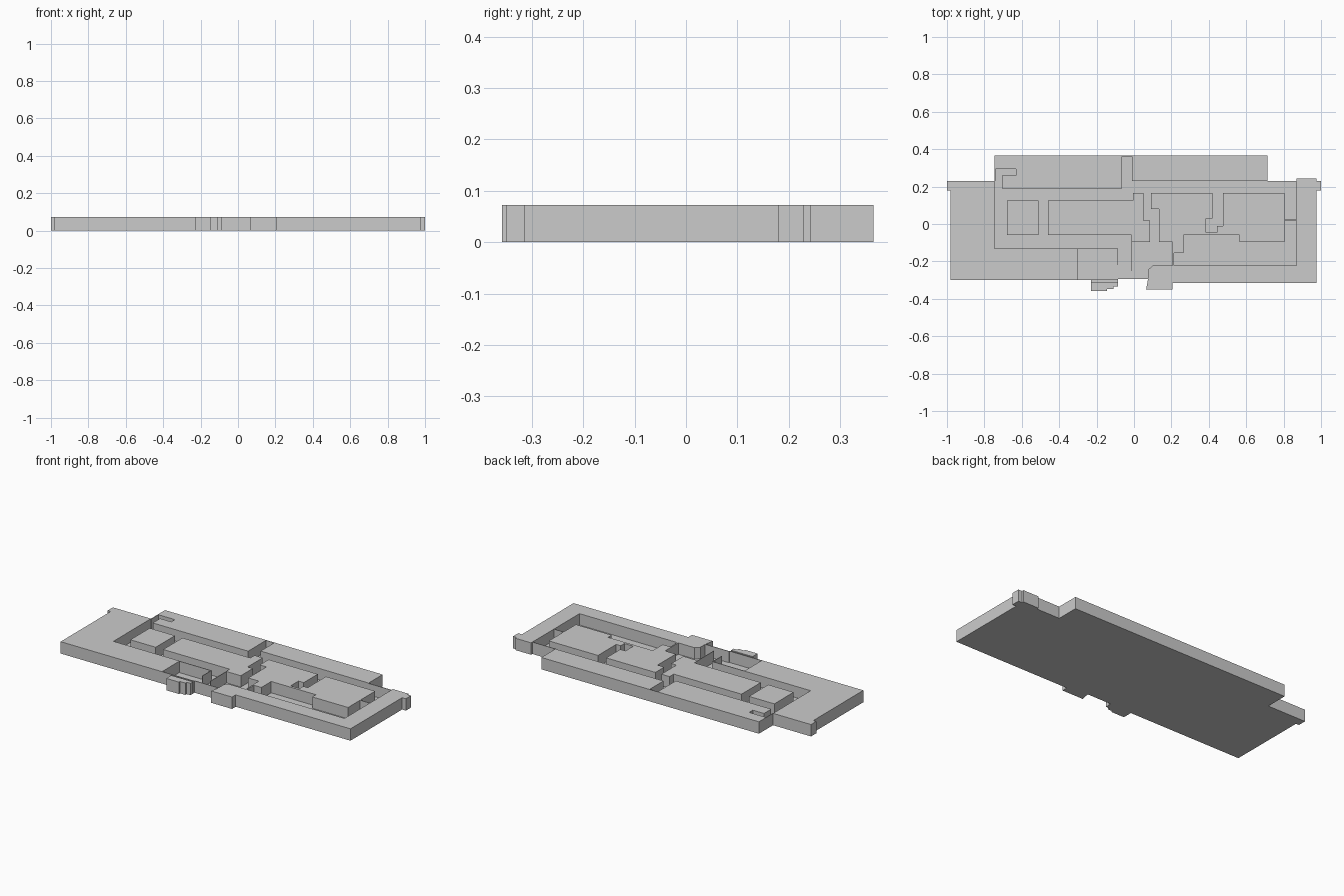
import bpy, bmesh

HEIGHT = 0.072
FLOOR = 0.003
THICK = 0.004


def slab(name, pts, z0=0.0, z1=HEIGHT):
    """Extrude a plan outline from z0 to z1."""
    bm = bmesh.new()
    face = bm.faces.new([bm.verts.new((x, y, z0)) for x, y in pts])
    ext = bmesh.ops.extrude_face_region(bm, geom=[face])
    top = [v for v in ext["geom"] if isinstance(v, bmesh.types.BMVert)]
    bmesh.ops.translate(bm, verts=top, vec=(0, 0, z1 - z0))
    bmesh.ops.recalc_face_normals(bm, faces=bm.faces)
    me = bpy.data.meshes.new(name)
    bm.to_mesh(me)
    bm.free()
    ob = bpy.data.objects.new(name, me)
    bpy.context.collection.objects.link(ob)
    return ob


def rect(x0, y0, x1, y1):
    return [(x0, y0), (x1, y0), (x1, y1), (x0, y1)]


# Thin floor covering the whole plan
slab("floor", [
    (-.98, -.30), (-.23, -.30), (-.23, -.358), (-.145, -.358), (-.145, -.348),
    (-.11, -.348), (-.11, -.335), (-.085, -.335), (-.085, -.295), (.075, -.295),
    (.065, -.35), (.205, -.35), (.205, -.315), (.975, -.315), (.975, .18),
    (1, .18), (1, .23), (.975, .23), (.975, .242), (.87, .242), (.87, .23),
    (.715, .23), (.715, .365), (-.745, .365), (-.745, .23), (-1, .23),
    (-1, .18), (-.98, .18)], 0, FLOOR)

# Outer raised blocks
slab("left_block", [
    (-.98, -.30), (-.30, -.30), (-.30, -.13), (-.745, -.13), (-.745, .23),
    (-1, .23), (-1, .18), (-.98, .18)])
slab("right_block", [
    (.065, -.35), (.205, -.35), (.205, -.315), (.975, -.315), (.975, .18),
    (1, .18), (1, .23), (.975, .23), (.975, .242), (.87, .242), (.87, -.222),
    (.10, -.222), (.075, -.245), (.075, -.295)])
slab("back_left_block", [
    (-.745, .365), (-.745, .295), (-.63, .295), (-.63, .26), (-.705, .26),
    (-.705, .19), (-.065, .19), (-.065, .365)])
slab("back_right_block", rect(-.01, .23, .715, .365))
slab("left_porch", [
    (-.23, -.31), (-.23, -.358), (-.145, -.358), (-.145, -.348),
    (-.11, -.348), (-.11, -.335), (-.085, -.335), (-.085, -.31)])

# Inner raised blocks
slab("small_inner_block", rect(-.68, -.06, -.51, .125))
slab("centre_block", [
    (-.46, -.06), (-.01, -.06), (-.01, -.095), (.085, -.095), (.085, .02),
    (.05, .02), (.05, .165), (-.005, .165), (-.005, .125), (-.46, .125)])
slab("right_inner_block", [
    (.09, .165), (.09, .08), (.135, .08), (.135, -.095), (.207, -.095),
    (.207, -.222), (.215, -.222), (.215, -.155), (.265, -.155), (.265, -.06),
    (.565, -.06), (.565, -.095), (.805, -.095), (.805, .165), (.475, .165),
    (.475, -.01), (.445, -.01), (.445, -.045), (.385, -.045), (.385, .03),
    (.42, .03), (.42, .165)])

# Thin partitions and perimeter walls closing the corridor ends
T = THICK
walls = {
    "room_back_wall": (-.30, -.13 - T, -.085, -.13),
    "room_side_wall": (-.085 - T, -.22, -.085, -.13),
    "room_front_wall": (-.30, -.30, -.085, -.30 + T),
    "hall_partition": (-.01 - T, -.25, -.01, -.06),
    "entry_wall": (-.085, -.295, .075, -.295 + T),
    "right_partition": (.805, .02, .87, .02 + T),
    "back_right_wall": (.715, .23 - T, .87, .23),
    "back_gap_wall": (-.065, .365 - T, -.01, .365),
    "back_left_wall": (-.745, .23, -.745 + T, .295),
}
for name, r in walls.items():
    slab(name, rect(*r))
